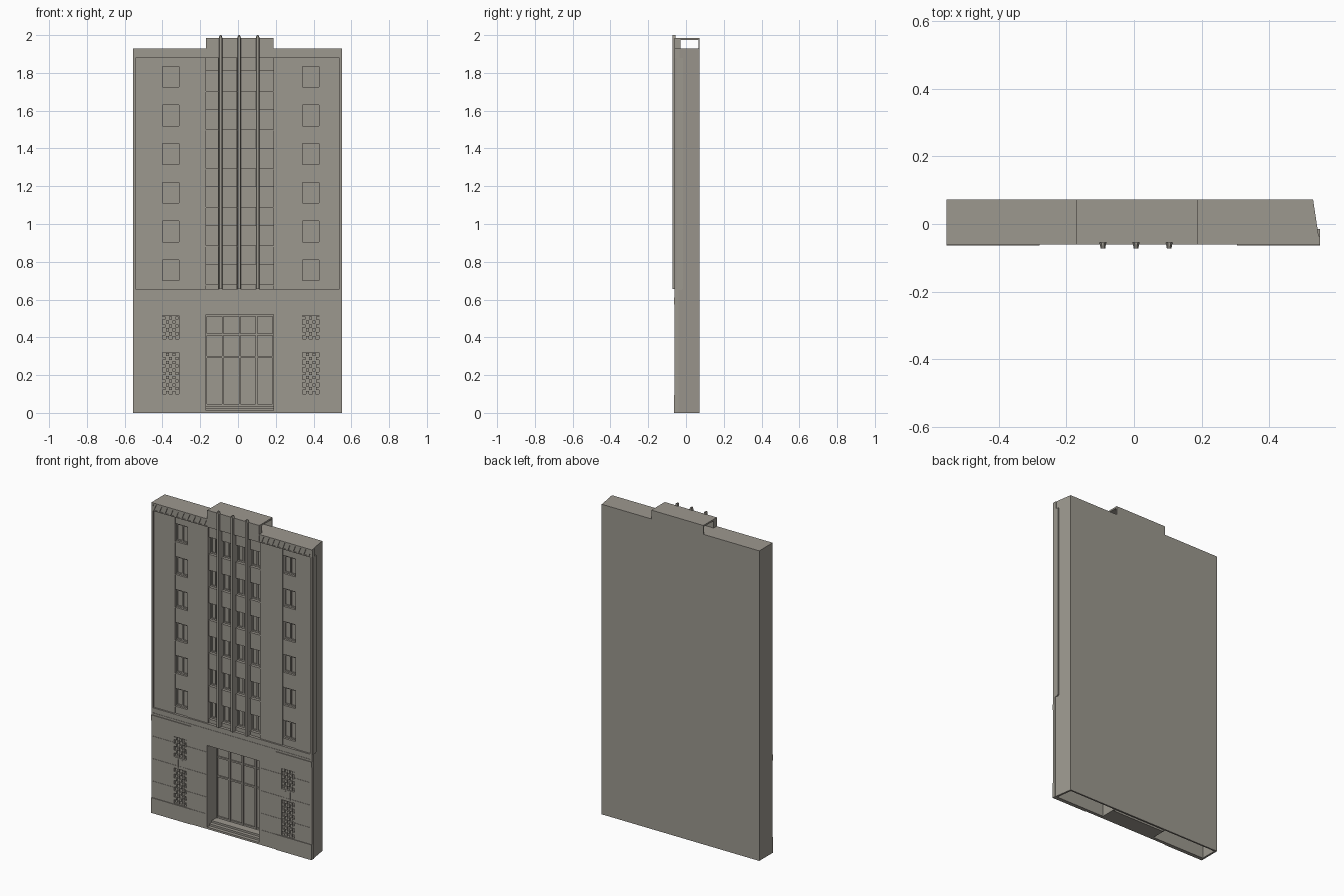
import bpy, bmesh

cube = bpy.data.objects.get("Cube")
if cube:
    bpy.data.objects.remove(cube, do_unlink=True)

stone = bpy.data.materials.new("warm grey stone")
stone.use_nodes = True
COLOUR = (0.335, 0.315, 0.275, 1)
stone.diffuse_color = COLOUR
stone.node_tree.nodes["Principled BSDF"].inputs["Base Color"].default_value = COLOUR

# Main dimensions
LEFT, RIGHT, RIGHT_BACK = -0.555, 0.55, 0.53
BACK, FRONT, UPPER = 0.072, -0.06, -0.05
ROOF, CROWN, LEDGE, CORNICE = 1.93, 1.985, 0.655, 1.88
BAY0, BAY1 = -0.17, 0.188
WINGS = ((LEFT, BAY0, -0.40, -0.312), (BAY1, RIGHT, 0.342, 0.43))
MULLIONS = [-0.092, 0.006, 0.104]
PITCH, FLOORS = 0.205, 6


class Part:
    """Collects prisms into one named object."""

    def __init__(self, name):
        self.name, self.bm = name, bmesh.new()

    def prism(self, plan, z0, z1, top=None):
        low = [self.bm.verts.new((x, y, z0)) for x, y in plan]
        high = [self.bm.verts.new((x, y, z1)) for x, y in (top or plan)]
        n = len(plan)
        self.bm.faces.new(low[::-1])
        self.bm.faces.new(high)
        for i in range(n):
            j = (i + 1) % n
            self.bm.faces.new((low[i], low[j], high[j], high[i]))

    def box(self, x0, x1, y0, y1, z0, z1, lean=0):
        plan = [(x0, y0), (x1, y0), (x1, y1), (x0, y1)]
        self.prism(plan, z0, z1, [(x + lean, y) for x, y in plan])

    def finish(self):
        bmesh.ops.recalc_face_normals(self.bm, faces=self.bm.faces)
        mesh = bpy.data.meshes.new(self.name)
        self.bm.to_mesh(mesh)
        self.bm.free()
        mesh.materials.append(stone)
        bpy.context.collection.objects.link(bpy.data.objects.new(self.name, mesh))


# Hollow shell, open underneath, with one slanted end wall
shell = Part("building_shell")
shell.box(LEFT, RIGHT_BACK, BACK - 0.01, BACK, 0, ROOF)
shell.box(LEFT, LEFT + 0.012, FRONT, BACK, 0, ROOF)
shell.prism([(RIGHT - 0.012, FRONT), (RIGHT, FRONT), (RIGHT_BACK, BACK), (RIGHT_BACK - 0.012, BACK)], 0, ROOF)
shell.prism([(LEFT, UPPER), (RIGHT - 0.002, UPPER), (RIGHT_BACK, BACK), (LEFT, BACK)], ROOF - 0.01, ROOF)
shell.finish()

# Crown over the centre bay, open at both ends
crown = Part("centre_crown")
crown.box(BAY0, BAY1, FRONT, -0.03, CORNICE, CROWN)
crown.box(BAY0, BAY1, -0.03, BACK, CROWN - 0.01, CROWN)
crown.box(BAY0, BAY1, BACK - 0.007, BACK, ROOF, CROWN)
crown.finish()

# Cornice with leaning flutes under a thin cap
cornice = Part("cornice")
for x0, x1, _, _ in WINGS:
    cornice.box(x0, x1, FRONT + 0.005, UPPER + 0.015, CORNICE, ROOF)
    cornice.box(x0, x1, FRONT, UPPER, ROOF - 0.008, ROOF)
    cornice.box(x0, x1, FRONT, UPPER, CORNICE, CORNICE + 0.005)
    step = (x1 - x0) / 10
    for i in range(10):
        a = x0 + i * step
        cornice.box(a, a + step * 0.4, FRONT, UPPER, CORNICE, ROOF, step * 0.55)
cornice.finish()


def window_column(walls, panes, x0, x1, first, height, face, glass):
    """A column of spandrels with framed windows between them."""
    edge = LEDGE
    for i in range(FLOORS):
        z0 = first + i * PITCH
        z1 = z0 + height
        walls.box(x0, x1, face, glass + 0.01, edge, z0)
        edge = z1
        panes.box(x0, x1, glass, glass + 0.005, z0, z1)
        bar, mid = 0.008, (x0 + x1) / 2
        front = glass - 0.007
        for a in (x0, mid - bar / 2, x1 - bar):
            panes.box(a, a + bar, front, glass, z0, z1)
        for b in (z0, z1 - bar):
            panes.box(x0, x1, front, glass, b, b + bar)
        walls.box(x0, x1, face - 0.003, glass, z0 - 0.006, z0)
    walls.box(x0, x1, face, glass + 0.01, edge, CORNICE)


# Upper wall piers and window columns
walls = Part("upper_walls")
panes = Part("windows")
for x0, x1, w0, w1 in WINGS:
    walls.box(x0, w0, UPPER, -0.015, LEDGE, CORNICE)
    walls.box(w1, x1, UPPER, -0.015, LEDGE, CORNICE)
    window_column(walls, panes, w0, w1, 0.70, 0.11, -0.045, -0.028)
edges = [BAY0] + MULLIONS + [BAY1]
for i in range(4):
    a = edges[i] + (0.01 if i else 0)
    b = edges[i + 1] - (0.01 if i < 3 else 0)
    window_column(walls, panes, a, b, 0.68, 0.105, -0.042, -0.02)
walls.finish()
panes.finish()

# Tapered fins running up past the crown
fins = Part("centre_fins")
for x in MULLIONS:
    base = [(x - 0.007, -0.072), (x + 0.007, -0.072), (x + 0.01, -0.01), (x - 0.01, -0.01)]
    fins.prism(base, LEDGE, CORNICE)
    cap = [(px, min(y, -0.055)) for px, y in base]
    fins.prism(cap, CORNICE, 1.985)
    fins.prism(cap, 1.985, 2.0, [(x + (px - x) * 0.4, y) for px, y in cap])
fins.finish()

# Lower stone courses divided by fine joints
JOINTS = [0, 0.095, 0.2, 0.34, 0.48, 0.625, LEDGE]
lower = Part("lower_courses")


def courses(x0, x1, z0, z1):
    lower.box(x0, x1, FRONT + 0.002, FRONT + 0.02, z0, z1)
    for a, b in zip(JOINTS, JOINTS[1:]):
        a, b = max(a, z0), min(b, z1)
        if b - a > 0.004:
            lower.box(x0, x1, FRONT, FRONT + 0.003, a, b - 0.002)


PANELS = ((0.10, 0.32), (0.39, 0.515))
grilles = Part("ornament_grilles")
for x0, x1, w0, w1 in WINGS:
    courses(x0, w0, 0, LEDGE)
    courses(w1, x1, 0, LEDGE)
    edge = 0
    for z0, z1 in PANELS:
        courses(w0, w1, edge, z0)
        edge = z1
        # Recessed lattice with staggered blocks
        grilles.box(w0, w1, -0.045, -0.04, z0, z1)
        cell = (w1 - w0) / 5
        rows = int((z1 - z0) / 0.02)
        high = (z1 - z0) / rows
        for r in range(rows):
            for c in range(5):
                if (r + c) % 2:
                    a, b = w0 + c * cell, z0 + r * high
                    grilles.box(a, a + cell * 0.9, -0.056, -0.045, b, b + high * 0.8)
    courses(w0, w1, edge, LEDGE)
    # Small vertical drops between the panels
    for k in range(3):
        a = w0 + 0.025 + k * 0.015
        grilles.box(a, a + 0.006, FRONT - 0.002, FRONT, 0.33, 0.38)
courses(BAY0, BAY1, 0.52, LEDGE)
lower.box(LEFT, RIGHT, FRONT, -0.02, LEDGE - 0.004, LEDGE)
lower.finish()
grilles.finish()

# Plinth and band plates at the outer corners
plates = Part("plinth_and_band")
for a, b in ((LEFT, -0.28), (0.305, RIGHT)):
    plates.box(a, b, FRONT - 0.004, FRONT, 0, 0.095)
    plates.box(a, b, FRONT - 0.004, FRONT, 0.575, 0.61)
plates.finish()

# Deep entrance recess with steps and glazed screen
entrance = Part("entrance")
GLASS = 0.04
entrance.box(BAY0 - 0.008, BAY0, FRONT, BACK - 0.01, 0, 0.528)
entrance.box(BAY1, BAY1 + 0.008, FRONT, BACK - 0.01, 0, 0.528)
entrance.box(BAY0, BAY1, FRONT, BACK - 0.01, 0.52, 0.528)
entrance.box(BAY0, BAY1, GLASS, GLASS + 0.006, 0, 0.52)
for i in range(3):
    entrance.box(BAY0, BAY1, FRONT + i * 0.022, GLASS, i * 0.012, (i + 1) * 0.012)
span = (BAY1 - BAY0) / 4
for i in range(5):
    x = BAY0 + i * span
    entrance.box(max(BAY0, x - 0.005), min(BAY1, x + 0.005), GLASS - 0.01, GLASS, 0.036, 0.52)
for z in (0.036, 0.29, 0.41, 0.51):
    entrance.box(BAY0, BAY1, GLASS - 0.008, GLASS, z, z + 0.01)
entrance.finish()
